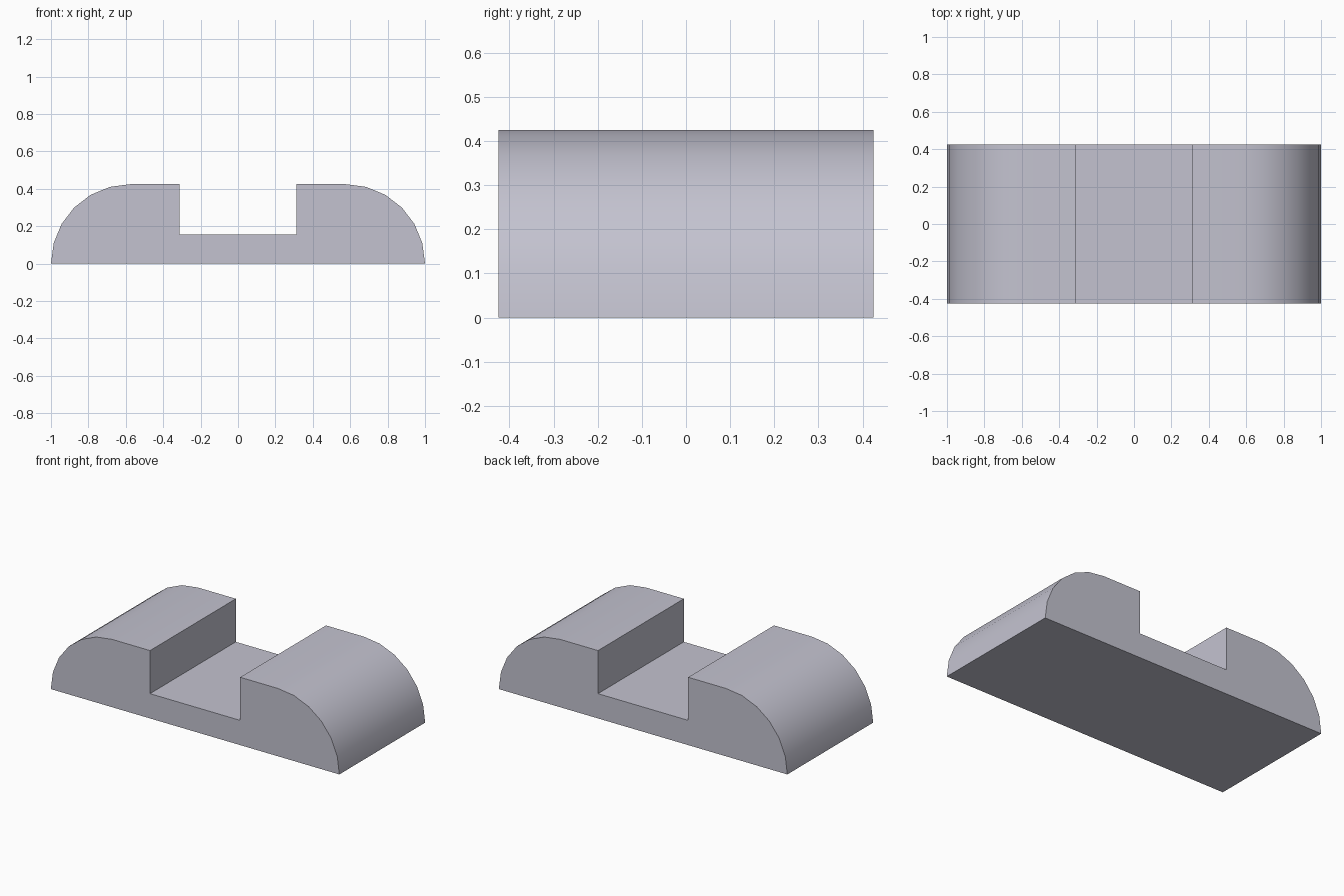
import bpy, bmesh, math

cube = bpy.data.objects.get("Cube")
if cube:
    bpy.data.objects.remove(cube, do_unlink=True)

RADIUS = 0.425       # rounded ends, also the height
HALF_DEPTH = 0.425
SLOT_HALF = 0.3125
SLOT_FLOOR = 0.155
STEPS = 6

# Grey-lavender material
grey = bpy.data.materials.new("pale_grey")
grey.use_nodes = True
colour = (0.55, 0.545, 0.63, 1)
grey.diffuse_color = colour
grey.node_tree.nodes["Principled BSDF"].inputs["Base Color"].default_value = colour

# Right half of the profile: quarter-round end, flat top, slot wall
half = []
for i in range(STEPS + 1):
    a = math.radians(90) * i / STEPS
    half.append((1 - RADIUS + RADIUS * math.cos(a), RADIUS * math.sin(a)))
half += [(SLOT_HALF, RADIUS), (SLOT_HALF, SLOT_FLOOR)]
profile = half + [(-x, z) for x, z in reversed(half)]

# Extrude the profile from front to back
bm = bmesh.new()
front = bm.faces.new([bm.verts.new((x, -HALF_DEPTH, z)) for x, z in profile])
extruded = bmesh.ops.extrude_face_region(bm, geom=[front], use_keep_orig=True)
moved = [v for v in extruded["geom"] if isinstance(v, bmesh.types.BMVert)]
bmesh.ops.translate(bm, verts=moved, vec=(0, 2 * HALF_DEPTH, 0))
bmesh.ops.recalc_face_normals(bm, faces=bm.faces)

mesh = bpy.data.meshes.new("slotted_block")
bm.to_mesh(mesh)
bm.free()
mesh.materials.append(grey)
block = bpy.data.objects.new("slotted_block", mesh)
bpy.context.collection.objects.link(block)

# Smooth the rounded ends, keep the corners sharp
bpy.ops.object.select_all(action="DESELECT")
block.select_set(True)
bpy.context.view_layer.objects.active = block
bpy.ops.object.shade_smooth_by_angle(angle=math.radians(30))
